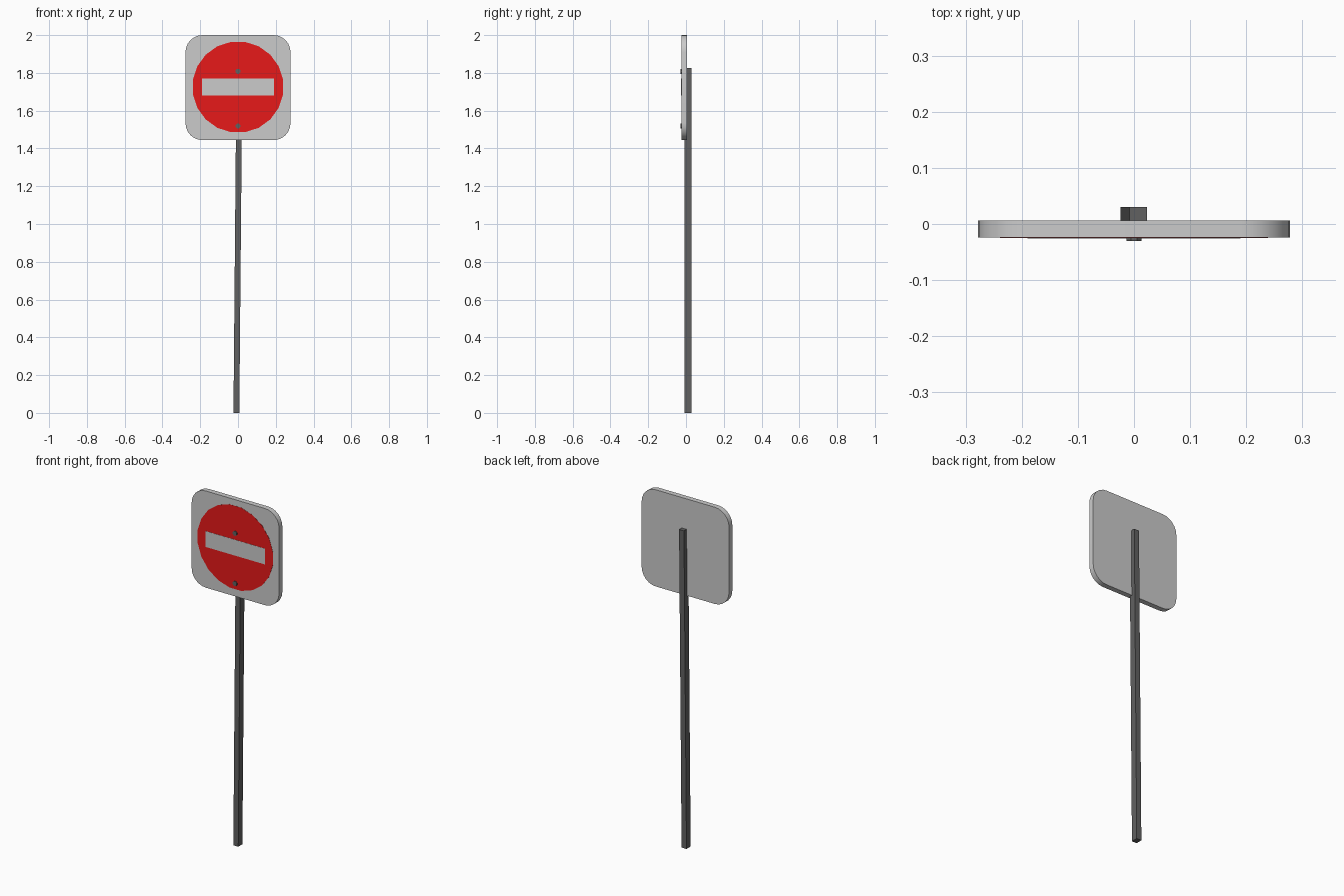
import bpy, bmesh, math

if "Cube" in bpy.data.objects:
    bpy.data.objects.remove(bpy.data.objects["Cube"])


def material(name, rgb):
    m = bpy.data.materials.new(name)
    m.diffuse_color = (*rgb, 1)
    m.use_nodes = True
    m.node_tree.nodes["Principled BSDF"].inputs["Base Color"].default_value = m.diffuse_color
    return m


RED = material("red", (0.8, 0.01, 0.01))
LIGHT = material("light_grey", (0.6, 0.6, 0.6))
DARK = material("dark_grey", (0.12, 0.12, 0.12))
CZ = 1.722  # height of the sign centre


def prism(name, outline, y_front, y_back, mat, smooth=False):
    """Extrude an x-z outline from y_front to y_back."""
    bm = bmesh.new()
    face = bm.faces.new([bm.verts.new((x, y_front, z)) for x, z in outline])
    ext = bmesh.ops.extrude_face_region(bm, geom=[face])
    verts = [v for v in ext["geom"] if isinstance(v, bmesh.types.BMVert)]
    bmesh.ops.translate(bm, verts=verts, vec=(0, y_back - y_front, 0))
    if not any(f.is_valid and all(abs(v.co.y - y_front) < 1e-6 for v in f.verts) for f in bm.faces):
        bm.faces.new([v for v in bm.verts if abs(v.co.y - y_front) < 1e-6])
    bmesh.ops.recalc_face_normals(bm, faces=bm.faces)
    me = bpy.data.meshes.new(name)
    bm.to_mesh(me)
    bm.free()
    me.materials.append(mat)
    ob = bpy.data.objects.new(name, me)
    bpy.context.collection.objects.link(ob)
    if smooth:
        bpy.context.view_layer.objects.active = ob
        ob.select_set(True)
        bpy.ops.object.shade_smooth_by_angle(angle=math.radians(35))
        ob.select_set(False)
    return ob


def polygon(r, n, z, turn=0.5):
    return [(r * math.cos((i + turn) * math.tau / n), z + r * math.sin((i + turn) * math.tau / n))
            for i in range(n)]


def rounded_square(half, r, z, seg=6):
    pts = []
    for q, (sx, sz) in enumerate([(1, 1), (-1, 1), (-1, -1), (1, -1)]):
        for i in range(seg + 1):
            a = (q + i / seg) * math.pi / 2
            pts.append((sx * (half - r) + r * math.cos(a), z + sz * (half - r) + r * math.sin(a)))
    return pts


# sign plate with rounded corners
prism("sign_plate", rounded_square(0.278, 0.09, CZ), -0.024, 0.006, LIGHT, True)

# red disc and pale bar, almost flush with the plate
prism("red_disc", polygon(0.242, 20, CZ + 0.003), -0.025, -0.02, RED)
prism("pale_bar", [(-0.19, 1.679), (0.19, 1.679), (0.19, 1.77), (-0.19, 1.77)], -0.026, -0.02, LIGHT)

# two bolts
for label, z in (("upper_bolt", 1.808), ("lower_bolt", 1.519)):
    prism(label, polygon(0.014, 8, z), -0.03, -0.02, DARK)

# square post, leaning slightly to the right
prism("post", [(-0.024, 0), (0.007, 0), (0.023, 1.825), (-0.008, 1.825)], -0.008, 0.03, DARK)
